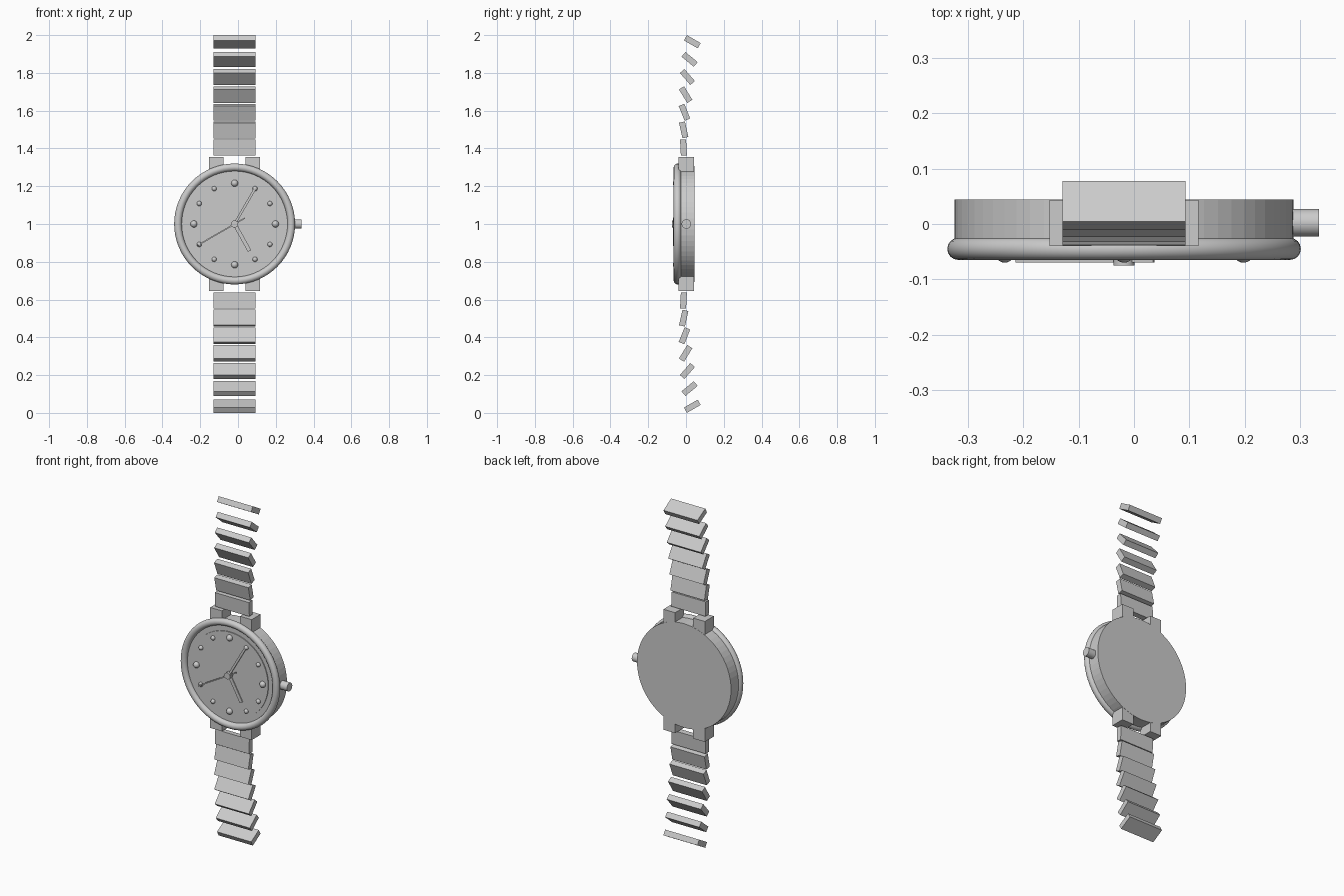
import bpy
import math
from mathutils import Matrix, Vector

cube = bpy.data.objects.get("Cube")
if cube:
    bpy.data.objects.remove(cube, do_unlink=True)

CX, CZ = -0.018, 1.0   # centre of the watch face

steel = bpy.data.materials.new("steel_grey")
steel.use_nodes = True
steel.diffuse_color = (0.6, 0.6, 0.6, 1)
steel.node_tree.nodes["Principled BSDF"].inputs["Base Color"].default_value = (0.6, 0.6, 0.6, 1)


def finish(name, smooth=False):
    ob = bpy.context.object
    ob.name = name
    ob.data.materials.append(steel)
    if smooth:
        bpy.ops.object.shade_smooth_by_angle(angle=math.radians(40))
    return ob


def box(name, centre, size, rot=(0, 0, 0)):
    bpy.ops.mesh.primitive_cube_add(size=1, location=centre, rotation=rot)
    bpy.context.object.scale = size
    return finish(name)


def disc(name, radius, y0, y1, sides=64, smooth=False):
    """Cylinder along y, centred on the watch face."""
    bpy.ops.mesh.primitive_cylinder_add(
        vertices=sides, radius=radius, depth=abs(y1 - y0),
        location=(CX, (y0 + y1) / 2, CZ), rotation=(math.pi / 2, 0, 0))
    return finish(name, smooth)


def on_dial(degrees, radius, y):
    """Point on the dial, clockwise from twelve."""
    a = math.radians(degrees)
    return Vector((CX + radius * math.sin(a), y, CZ + radius * math.cos(a)))


def hand(name, degrees, start, end, width, y):
    box(name, on_dial(degrees, (start + end) / 2, y),
        (width, 0.005, end - start), (0, math.radians(degrees), 0))


# Case, dial and bezel
disc("case", 0.3065, -0.03, 0.044)
disc("dial_rim", 0.29, -0.045, -0.028)
disc("dial", 0.249, -0.05, -0.04)
bpy.ops.mesh.primitive_torus_add(
    major_radius=0.30, minor_radius=0.02, major_segments=64, minor_segments=16,
    location=(CX, -0.045, CZ), rotation=(math.pi / 2, 0, 0))
finish("bezel", True)

# Crown on the side
bpy.ops.mesh.primitive_cylinder_add(
    vertices=32, radius=0.025, depth=0.06,
    location=(0.305, 0.002, CZ), rotation=(0, math.pi / 2, 0))
finish("crown", True)

# Hour markers, larger at the quarters
for i in range(12):
    r = 0.018 if i % 3 == 0 else 0.013
    bpy.ops.mesh.primitive_uv_sphere_add(
        segments=20, ring_count=12, radius=r, location=on_dial(i * 30, 0.216, -0.052))
    finish("hour_marker", True)

# Hands and centre pin
hand("hour_hand", 151, 0, 0.163, 0.02, -0.056)
hand("minute_hand", 30, 0, 0.217, 0.013, -0.061)
hand("second_hand", 240, -0.062, 0.225, 0.007, -0.067)
disc("centre_pin", 0.019, -0.075, -0.045, 24, True)

# Lugs and bracelet links, above and below the case
for side, where in ((1, "upper"), (-1, "lower")):
    for x in (-0.097, 0.097):
        box(where + "_lug", (CX + x, 0.0015, CZ + side * 0.3165), (0.076, 0.083, 0.077))
    for i in range(7):
        tilt = math.radians(3 + 9.5 * i)
        box(where + "_link",
            (CX, -0.0135 + 0.0013 * i * i, CZ + side * (0.405 + 0.0933 * i)),
            (0.222, 0.032, 0.084), (side * tilt, 0, 0))
